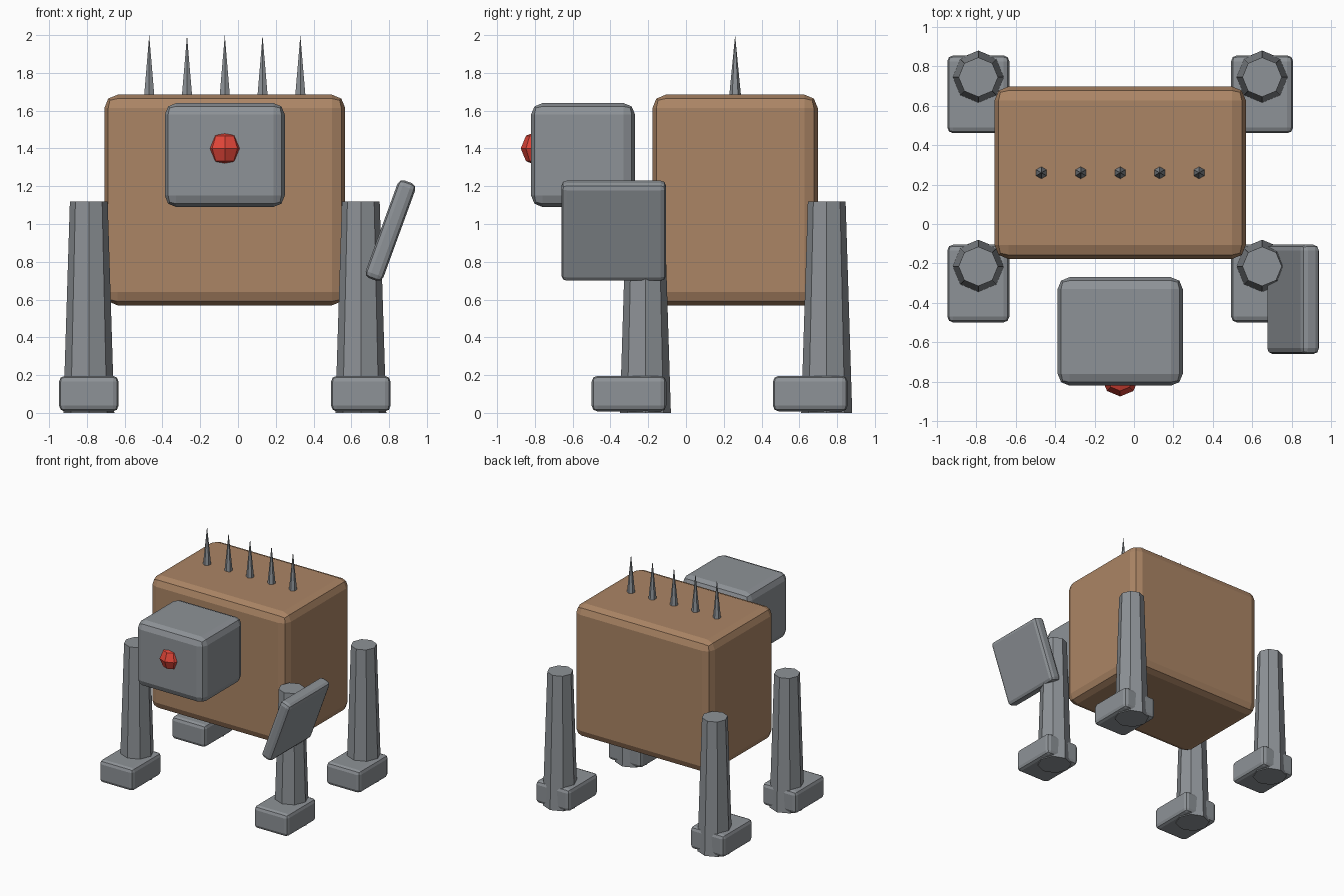
import bpy, bmesh, math
from mathutils import Matrix

if "Cube" in bpy.data.objects:
    bpy.data.objects.remove(bpy.data.objects["Cube"], do_unlink=True)


def material(name, colour):
    m = bpy.data.materials.new(name)
    m.use_nodes = True
    m.diffuse_color = (*colour, 1)
    m.node_tree.nodes["Principled BSDF"].inputs["Base Color"].default_value = (*colour, 1)
    return m


GREY = material("steel grey", (0.27, 0.29, 0.31))
BROWN = material("rust brown", (0.41, 0.235, 0.13))
RED = material("eye red", (0.75, 0.06, 0.04))


def finish(name, bm, loc, mat):
    me = bpy.data.meshes.new(name)
    bm.to_mesh(me)
    bm.free()
    me.materials.append(mat)
    ob = bpy.data.objects.new(name, me)
    ob.location = loc
    bpy.context.collection.objects.link(ob)
    return ob


def box(name, loc, size, bevel, mat):
    bm = bmesh.new()
    bmesh.ops.create_cube(bm, size=1, matrix=Matrix.Diagonal((*size, 1)))
    ob = finish(name, bm, loc, mat)
    mod = ob.modifiers.new("rounded edges", "BEVEL")
    mod.width = bevel
    mod.segments = 2
    return ob


def cone(name, x, y, z0, z1, r0, r1, sides, mat):
    bm = bmesh.new()
    bmesh.ops.create_cone(bm, cap_ends=True, segments=sides, radius1=r0, radius2=r1,
                          depth=z1 - z0)
    return finish(name, bm, (x, y, (z0 + z1) / 2), mat)


MID = -0.07  # centre line of the body

# Body and head
box("body", (MID, 0.26, 1.127), (1.275, 0.875, 1.115), 0.07, BROWN)
box("head", (MID, -0.545, 1.365), (0.635, 0.55, 0.55), 0.06, GREY)

# Eye
bm = bmesh.new()
bmesh.ops.create_uvsphere(bm, u_segments=8, v_segments=4, radius=0.095)
finish("eye", bm, (MID, -0.78, 1.40), RED)

# Legs and feet
for side, sx in (("right", -1), ("left", 1)):
    for end, y in (("front", -0.215), ("back", 0.745)):
        x = MID + sx * 0.72
        cone(f"{end}_{side}_leg", x, y, 0, 1.12, 0.135, 0.1, 8, GREY)
        box(f"{end}_{side}_foot", (x, y - 0.087, 0.102), (0.315, 0.395, 0.188), 0.03, GREY)

# Tilted shield plate
shield = box("shield", (0.807, -0.3825, 0.965), (0.1, 0.555, 0.55), 0.03, GREY)
shield.rotation_euler.y = math.radians(20)

# Row of back spikes
for i in range(5):
    cone(f"spike_{i + 1}", MID + (i - 2) * 0.2, 0.26, 1.66, 2.0, 0.033, 0, 6, GREY)
